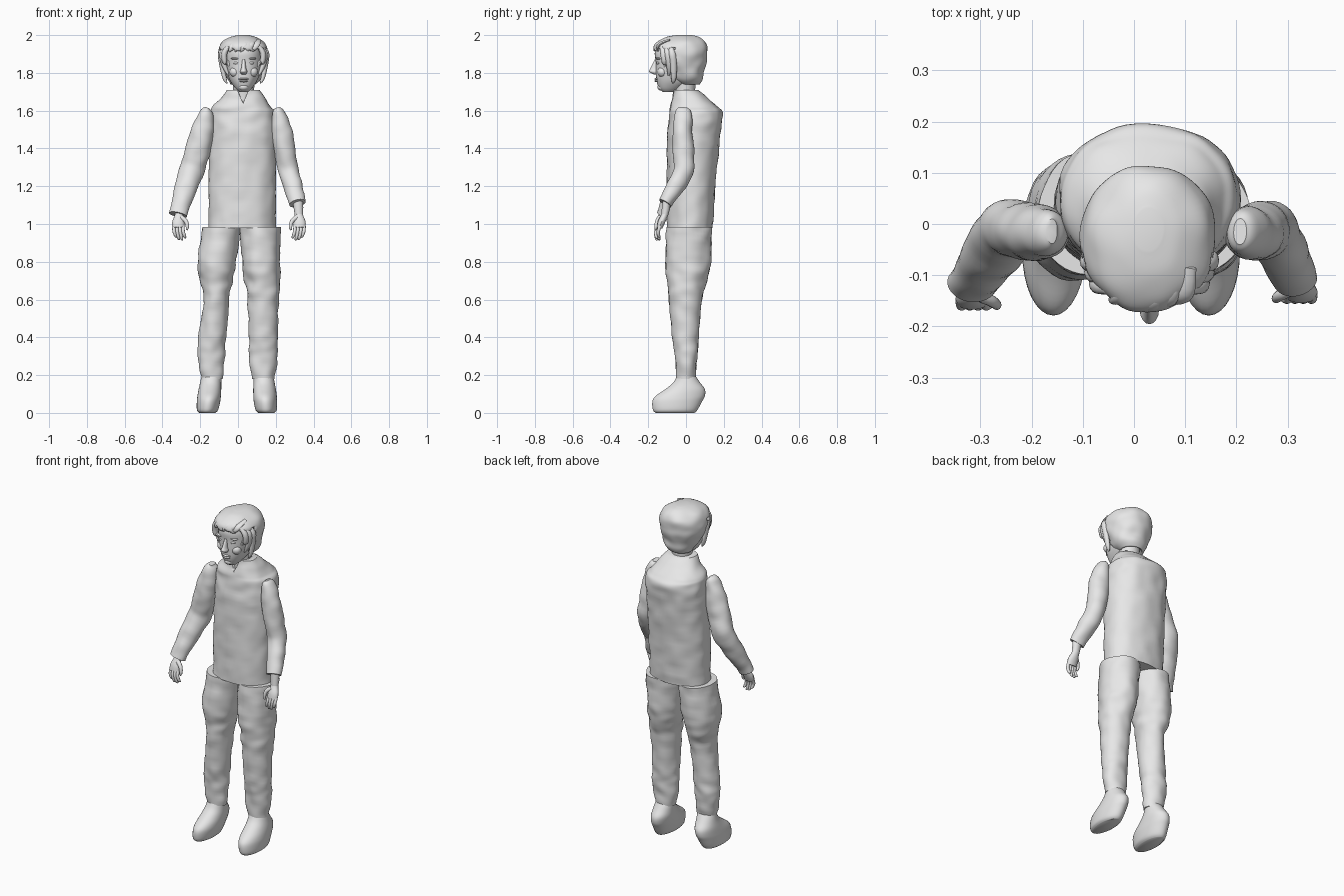
import bpy, bmesh, math
from mathutils import Vector, noise

cube = bpy.data.objects.get("Cube")
if cube:
    bpy.data.objects.remove(cube, do_unlink=True)

grey = bpy.data.materials.new("plain_grey")
grey.use_nodes = True
grey.diffuse_color = (0.8, 0.8, 0.8, 1)
grey.node_tree.nodes["Principled BSDF"].inputs["Base Color"].default_value = (0.8, 0.8, 0.8, 1)


def finish(name, bm, angle=40):
    bmesh.ops.recalc_face_normals(bm, faces=bm.faces)
    mesh = bpy.data.meshes.new(name)
    bm.to_mesh(mesh)
    bm.free()
    mesh.materials.append(grey)
    obj = bpy.data.objects.new(name, mesh)
    bpy.context.collection.objects.link(obj)
    bpy.ops.object.select_all(action='DESELECT')
    obj.select_set(True)
    bpy.context.view_layer.objects.active = obj
    bpy.ops.object.shade_smooth_by_angle(angle=math.radians(angle))
    return obj


def refine(rows, steps):
    """Catmull-Rom interpolation of the section rows."""
    rows = [Vector(r) for r in rows]
    out = []
    for i in range(len(rows) - 1):
        a, b, c = rows[max(i - 1, 0)], rows[i], rows[i + 1]
        d = rows[min(i + 2, len(rows) - 1)]
        for k in range(steps):
            t = k / steps
            out.append(b + (c - a) * (t / 2) + (a * 2 - b * 5 + c * 4 - d) * (t * t / 2)
                       + (b * 3 - a - c * 3 + d) * (t ** 3 / 2))
    return out + [rows[-1]]


def skin(rows, steps=4, seg=32, flat=False, wrinkle=0, power=1.0):
    """Rows are x, y, z, half width, half depth along a path."""
    bm, rings = bmesh.new(), []
    rows = refine(rows, steps)
    for i, r in enumerate(rows):
        c = Vector(r[:3])
        u, v = Vector((1, 0, 0)), Vector((0, 1, 0))
        if not flat:
            t = Vector(rows[min(i + 1, len(rows) - 1)][:3]) - Vector(rows[max(i - 1, 0)][:3])
            t.normalize()
            u = (u - t * u.dot(t)).normalized()
            v = t.cross(u)
        ring = []
        for k in range(seg):
            a = math.tau * k / seg
            ca, sa = math.cos(a), math.sin(a)
            p = c + u * (r[3] * math.copysign(abs(ca) ** power, ca)) \
                  + v * (r[4] * math.copysign(abs(sa) ** power, sa))
            if wrinkle:
                out = (p - c).normalized()
                p += out * wrinkle * noise.noise(Vector((p.x * 14, p.y * 14, p.z * 18)))
            ring.append(bm.verts.new(p))
        rings.append(ring)
    for a, b in zip(rings, rings[1:]):
        for k in range(seg):
            j = (k + 1) % seg
            bm.faces.new((a[k], a[j], b[j], b[k]))
    bm.faces.new(rings[0])
    bm.faces.new(rings[-1])
    return bm


def boxed(rows, **kw):
    """Horizontal sections given as z, x range, y range."""
    rows = [((a + b) / 2, (c + d) / 2, z, (b - a) / 2, (d - c) / 2) for z, a, b, c, d in rows]
    return skin(rows, flat=True, **kw)


def ball(name, loc, size):
    bm = bmesh.new()
    bmesh.ops.create_uvsphere(bm, u_segments=16, v_segments=10, radius=1)
    bmesh.ops.scale(bm, vec=size, verts=bm.verts)
    bmesh.ops.translate(bm, vec=loc, verts=bm.verts)
    return finish(name, bm)


# Shirt body with sloping shoulders
shirt = finish("shirt", boxed([
    (.98, -.155, .2, -.1, .14), (1.2, -.155, .2, -.1, .155), (1.45, -.152, .205, -.1, .178),
    (1.58, -.145, .2, -.09, .193), (1.62, -.135, .175, -.085, .17),
    (1.66, -.095, .15, -.075, .125), (1.71, -.055, .115, -.065, .06)],
    steps=8, seg=64, wrinkle=.007, power=.88))

# V neckline cut
bm = bmesh.new()
tri = [bm.verts.new(p) for p in ((-.012, -.2, 1.73), (.065, -.2, 1.73), (.027, -.2, 1.64))]
face = bm.faces.new(tri)
ext = bmesh.ops.extrude_face_region(bm, geom=[face])["geom"]
bmesh.ops.translate(bm, vec=(0, .15, 0), verts=[e for e in ext if isinstance(e, bmesh.types.BMVert)])
cutter = finish("neckline_cutter", bm)
cutter.hide_render = True
cut = shirt.modifiers.new("neckline", 'BOOLEAN')
cut.operation, cut.solver, cut.object = 'DIFFERENCE', 'EXACT', cutter
bpy.context.view_layer.objects.active = shirt
bpy.ops.object.modifier_apply(modifier=cut.name)
bpy.data.objects.remove(cutter, do_unlink=True)

finish("neck", boxed([(1.62, -.025, .085, -.058, .05), (1.7, -.025, .085, -.06, .048),
                      (1.78, -.03, .09, -.07, .055)]))

# Trouser legs
finish("right_trouser_leg", boxed([
    (.985, -.19, .012, -.1, .14), (.8, -.213, -.008, -.11, .13), (.7, -.2, -.03, -.1, .11),
    (.6, -.183, -.048, -.09, .085), (.4, -.21, -.062, -.072, .066), (.3, -.212, -.07, -.06, .06),
    (.18, -.195, -.08, -.05, .05)], steps=8, seg=40, wrinkle=.008))
finish("left_trouser_leg", boxed([
    (.985, .01, .225, -.1, .14), (.8, .02, .222, -.11, .13), (.7, .035, .223, -.1, .11),
    (.6, .048, .216, -.09, .085), (.4, .058, .21, -.072, .066), (.3, .058, .21, -.06, .06),
    (.18, .073, .195, -.05, .05)], steps=8, seg=40, wrinkle=.008))

# Shoes, pointed forward with round heels
for name, side, toe, ankle in (("right_shoe", -1, .163, .14), ("left_shoe", 1, .15, .135)):
    rows = []
    for z, front, back, half in ((0, -.16, .045, .042), (.015, -.175, .06, .056), (.06, -.178, .085, .062),
                                 (.09, -.16, .1, .062), (.125, -.11, .1, .06), (.16, -.068, .075, .056),
                                 (.2, -.045, .048, .052)):
        x = side * (toe + (ankle - toe) * z / .2)
        rows.append((z, x - half, x + half, front, back))
    finish(name, boxed(rows))

# Sleeves
finish("right_sleeve", skin([
    (-.16, -.015, 1.615, .012, .025), (-.168, -.015, 1.59, .035, .042), (-.185, -.016, 1.5, .06, .053),
    (-.21, -.014, 1.4, .066, .056), (-.24, -.01, 1.3, .066, .055), (-.274, -.05, 1.2, .06, .052),
    (-.305, -.1, 1.1, .05, .042), (-.318, -.12, 1.05, .046, .037)], steps=6, wrinkle=.006))
finish("left_sleeve", skin([
    (.207, -.015, 1.615, .014, .025), (.213, -.016, 1.59, .034, .042), (.23, -.018, 1.5, .054, .052),
    (.245, -.015, 1.4, .057, .055), (.267, -.012, 1.29, .054, .052), (.292, -.055, 1.2, .05, .048),
    (.315, -.11, 1.11, .044, .036)], steps=6, wrinkle=.006))


# Hands: palm, curled fingers and thumb
def hand(label, wrist, side):
    w = Vector(wrist)

    def digit(part, pts):
        rows = [(w.x + side * x, w.y + y, w.z + z, a, b) for x, y, z, a, b in pts]
        finish(label + part, skin(rows, seg=14))

    digit("palm", [(0, .01, .03, .024, .02), (0, 0, -.01, .022, .018), (.004, -.018, -.05, .032, .019),
                   (.004, -.028, -.08, .031, .015)])
    for i in range(4):
        x = .028 - i * .016
        drop = (.0, .012, .014, .004)[i]
        digit("finger_%d" % (i + 1), [
            (x, -.025, -.07, .009, .009), (x - .002, -.035, -.1, .009, .009),
            (x - .01, -.032, -.122 - drop, .008, .008), (x - .014, -.025, -.13 - drop, .004, .004)])
    digit("thumb", [(-.012, -.015, -.025, .013, .012), (-.036, -.027, -.045, .011, .011),
                    (-.044, -.034, -.075, .009, .009), (-.04, -.036, -.092, .004, .004)])


hand("right_hand_", (-.312, -.125, 1.06), -1)
hand("left_hand_", (.322, -.112, 1.06), 1)
finish("left_wrist", skin([(.316, -.1, 1.13, .028, .024), (.322, -.112, 1.05, .022, .019)]))

# Head and face
finish("head", boxed([
    (1.7, .005, .055, -.125, -.06), (1.72, -.015, .075, -.143, -.02), (1.76, -.043, .102, -.156, .05),
    (1.81, -.06, .119, -.16, .08), (1.86, -.068, .127, -.161, .09), (1.91, -.066, .125, -.165, .1),
    (1.95, -.05, .108, -.145, .08), (1.985, 0, .06, -.09, .03)], steps=5, power=.9))
finish("nose", boxed([
    (1.792, .018, .042, -.17, -.14), (1.806, .011, .049, -.195, -.14),
    (1.825, .017, .043, -.188, -.14), (1.87, .022, .038, -.166, -.14)], seg=16))
for label, s in (("right", -1), ("left", 1)):
    ball(label + "_eye", (.03 + s * .037, -.144, 1.852), (.018, .013, .008))
    ball(label + "_brow", (.03 + s * .04, -.143, 1.876), (.027, .017, .007))
    ball(label + "_cheek", (.03 + s * .045, -.125, 1.805), (.03, .027, .028))
ball("upper_lip", (.03, -.15, 1.768), (.028, .017, .006))
ball("lower_lip", (.03, -.149, 1.757), (.023, .017, .007))
ball("chin", (.03, -.127, 1.725), (.028, .025, .02))

# Hair shell, opened at the face with a ragged edge
bm = boxed([
    (1.735, -.035, .09, -.03, .07), (1.77, -.06, .122, -.09, .09), (1.82, -.085, .142, -.12, .1),
    (1.88, -.103, .158, -.15, .112), (1.93, -.103, .158, -.172, .115), (1.965, -.08, .135, -.155, .1),
    (1.99, -.038, .095, -.105, .068), (2.0, 0, .055, -.05, .03)], steps=6, seg=64, wrinkle=.008)
gone = []
for f in bm.faces:
    c = f.calc_center_median()
    ragged = .012 * math.sin(c.z * 130 + c.x * 90)
    if c.z < 1.738 or (c.z < 1.925 + ragged and c.y < -.065 + ragged):
        gone.append(f)
bmesh.ops.delete(bm, geom=gone, context='FACES')
hair = finish("hair", bm)
shell = hair.modifiers.new("thickness", 'SOLIDIFY')
shell.thickness = .014
shell.offset = -1

# Loose locks beside the face and a swept fringe
for label, s in (("right", -1), ("left", 1)):
    for i in range(3):
        y = -.075 - i * .022
        x = .118 - i * .009
        low = 1.755 + i * .04
        rows = [(.03 + s * (x - .035), y - .012, 1.955, .008, .008),
                (.03 + s * x, y, 1.91, .015, .018), (.03 + s * x, y + .008, 1.86, .014, .018),
                (.03 + s * (x - .016), y + .01, low + .02, .011, .014),
                (.03 + s * (x - .03), y + .004, low - .01, .003, .004)]
        finish("%s_lock_%d" % (label, i + 1), skin(rows, seg=12))
for i in range(5):
    x = -.03 + i * .03
    y = -.16 + abs(x - .03) * .25
    finish("fringe_%d" % (i + 1), skin([
        (x + .02, y + .06, 1.975, .012, .006), (x + .01, y + .01, 1.955, .018, .009),
        (x - .006, y - .004, 1.93, .014, .009), (x - .016, y, 1.912, .004, .004)], seg=12))
